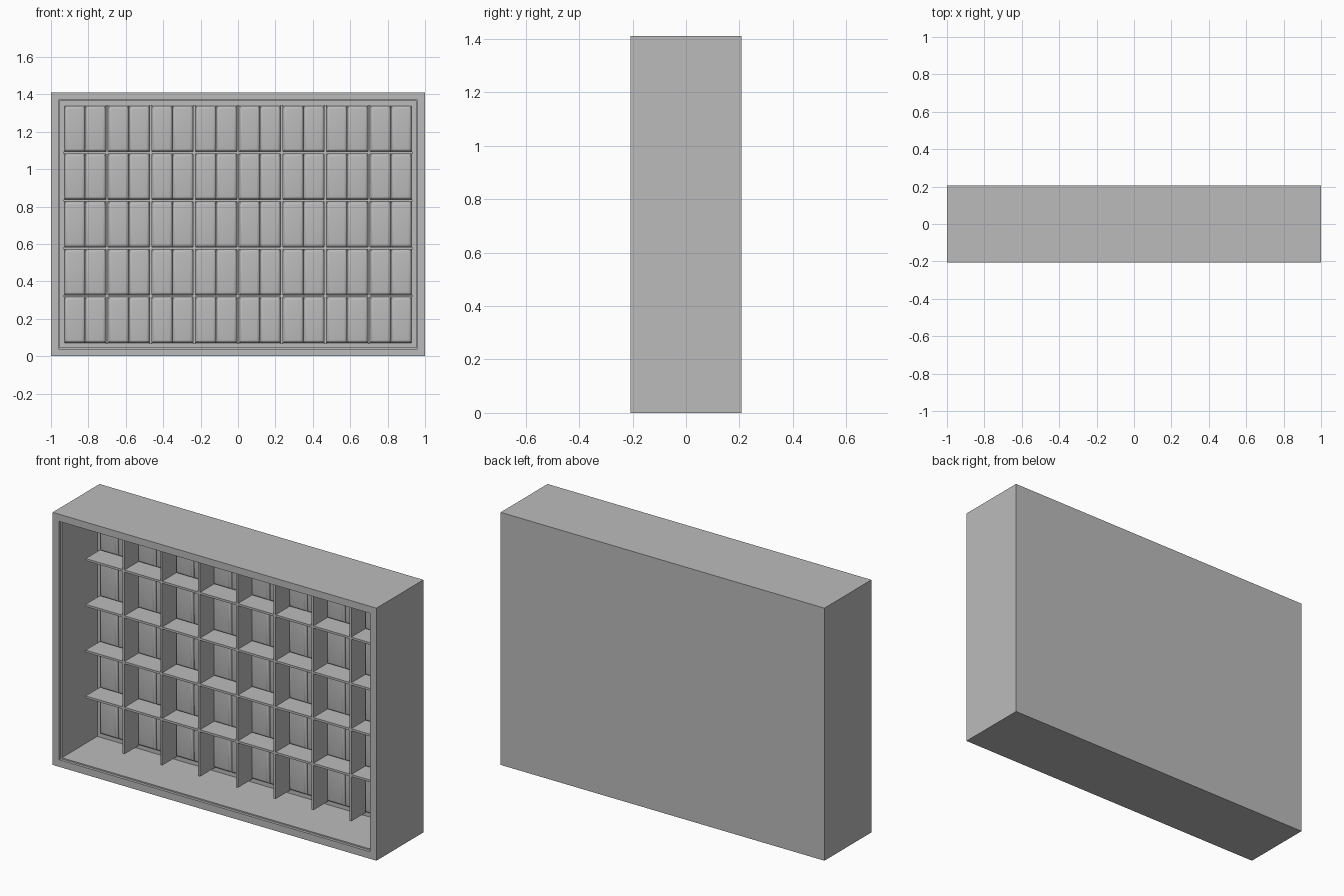
import bpy, bmesh
from mathutils import Vector

default = bpy.data.objects.get("Cube")
if default:
    bpy.data.objects.remove(default, do_unlink=True)

grey = bpy.data.materials.new("plain_grey")
grey.use_nodes = True
tone = (0.5, 0.5, 0.5, 1)
grey.diffuse_color = tone
grey.node_tree.nodes["Principled BSDF"].inputs["Base Color"].default_value = tone

W, D, H = 1.0, 0.207, 1.41          # half width, half depth, height
RIM, STEP = 0.056, 0.01             # rim width, rebate step
COLS, ROWS = 8, 5
BACK, SHELF_FRONT = 0.12, -0.01     # tray bottom, front of the dividers
x_in, z_lo, z_hi = W - RIM - STEP, RIM + STEP, H - RIM - STEP
col_w, row_h = 2 * x_in / COLS, (z_hi - z_lo) / ROWS
THICK, BEVEL, RAISE = 0.012, 0.018, 0.018


def finish(name, bm):
    mesh = bpy.data.meshes.new(name)
    bmesh.ops.recalc_face_normals(bm, faces=bm.faces)
    bm.to_mesh(mesh)
    bm.free()
    mesh.materials.append(grey)
    obj = bpy.data.objects.new(name, mesh)
    bpy.context.collection.objects.link(obj)
    return obj


def box(name, lo, hi):
    lo, hi = Vector(lo), Vector(hi)
    bm = bmesh.new()
    bmesh.ops.create_cube(bm, size=1)
    for v in bm.verts:
        v.co = (lo + hi) / 2 + v.co * (hi - lo)
    return finish(name, bm)


# Case: a solid block whose front is inset and pushed in, with a small rebate
bm = bmesh.new()
bmesh.ops.create_cube(bm, size=1)
for v in bm.verts:
    v.co = Vector((v.co.x * 2 * W, v.co.y * 2 * D, (v.co.z + 0.5) * H))
front = min(bm.faces, key=lambda f: f.calc_center_median().y)
for inset, depth in ((RIM, 0.015), (STEP, D + BACK - 0.015)):
    bmesh.ops.inset_region(bm, faces=[front], thickness=inset)
    front = bmesh.ops.extrude_discrete_faces(bm, faces=[front])["faces"][0]
    bmesh.ops.translate(bm, verts=front.verts, vec=(0, depth, 0))
finish("case", bm)

# Upright dividers and shelves
for i in range(1, COLS):
    x = -x_in + i * col_w
    box(f"divider_{i}", (x - THICK / 2, SHELF_FRONT, z_lo), (x + THICK / 2, BACK, z_hi))
for j in range(1, ROWS):
    z = z_lo + j * row_h
    box(f"shelf_{j}", (-x_in, SHELF_FRONT, z - THICK / 2), (x_in, BACK, z + THICK / 2))

# Raised back panels with rounded front edges, two in each compartment
bm = bmesh.new()
for i in range(2 * COLS):
    for j in range(ROWS):
        cx = -x_in + (i + 0.5) * col_w / 2
        cz = z_lo + (j + 0.5) * row_h
        # Shift towards the middle of the compartment to clear the divider
        cx += THICK / 4 * (1 if i % 2 == 0 else -1)
        w, h = col_w / 2 - THICK / 2, row_h - THICK
        made = bmesh.ops.create_cube(bm, size=1)["verts"]
        for v in made:
            v.co = Vector((cx + v.co.x * w, BACK + v.co.y * 2 * RAISE, cz + v.co.z * h))
rims = [e for e in bm.edges if all(v.co.y < BACK for v in e.verts)]
bmesh.ops.bevel(bm, geom=rims, offset=BEVEL * 0.95, segments=4, profile=0.5,
                affect='EDGES', clamp_overlap=True)
panels = finish("back_panels", bm)
bpy.ops.object.select_all(action='DESELECT')
panels.select_set(True)
bpy.context.view_layer.objects.active = panels
bpy.ops.object.shade_smooth_by_angle(angle=0.6)
